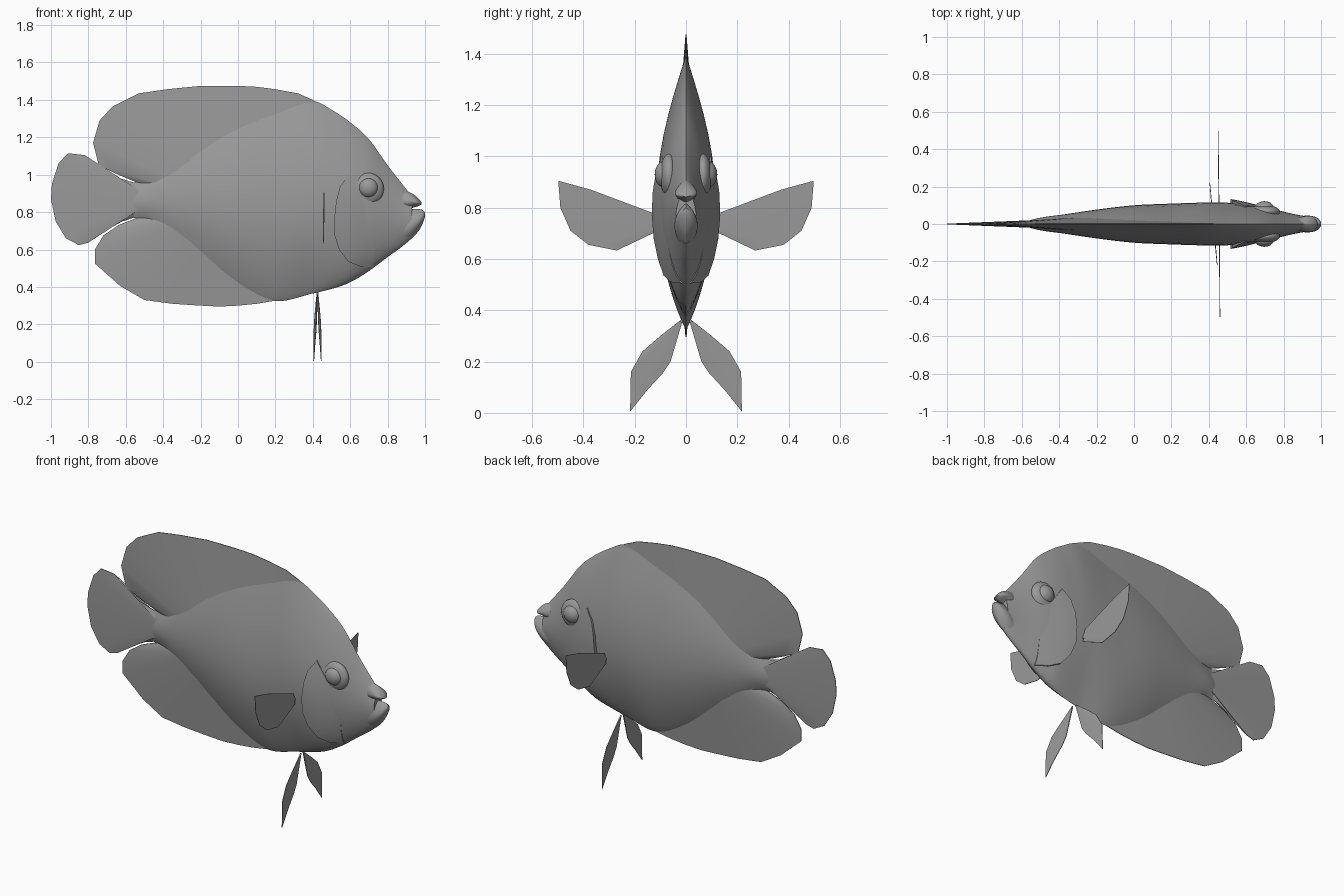
import bpy, bmesh, math
from mathutils import Vector

cube = bpy.data.objects.get("Cube")
if cube:
    bpy.data.objects.remove(cube, do_unlink=True)

grey = bpy.data.materials.new("plain_grey")
grey.use_nodes = True
grey.diffuse_color = (0.32, 0.32, 0.32, 1)
grey.node_tree.nodes["Principled BSDF"].inputs["Base Color"].default_value = grey.diffuse_color


def finish(name, bm, angle=40):
    bmesh.ops.remove_doubles(bm, verts=bm.verts, dist=0.0001)
    bmesh.ops.recalc_face_normals(bm, faces=bm.faces)
    mesh = bpy.data.meshes.new(name)
    bm.to_mesh(mesh)
    bm.free()
    mesh.materials.append(grey)
    obj = bpy.data.objects.new(name, mesh)
    bpy.context.collection.objects.link(obj)
    bpy.ops.object.select_all(action='DESELECT')
    obj.select_set(True)
    bpy.context.view_layer.objects.active = obj
    bpy.ops.object.shade_smooth_by_angle(angle=math.radians(angle))
    return obj


def loft(name, rings):
    """Skin closed rings whose two halves mirror each other, and cap both ends."""
    bm = bmesh.new()
    rows = [[bm.verts.new(p) for p in ring] for ring in rings]
    m = len(rows[0])
    for a, b in zip(rows, rows[1:]):
        for k in range(m):
            n = (k + 1) % m
            bm.faces.new((a[k], a[n], b[n], b[k]))
    for row in (rows[0], rows[-1]):
        for k in range(m // 2 - 1):
            bm.faces.new((row[k], row[k + 1], row[m - 2 - k], row[m - 1 - k]))
    return finish(name, bm)


def sample(stations, x):
    """Smooth interpolation of (x, top, bottom, half width) stations."""
    last = len(stations) - 1
    i = 0
    while i < last - 1 and x > stations[i + 1][0]:
        i += 1

    def slope(j, c):
        a, b = stations[max(j - 1, 0)], stations[min(j + 1, last)]
        return (b[c] - a[c]) / (b[0] - a[0])

    p, q = stations[i], stations[i + 1]
    d = q[0] - p[0]
    s = (x - p[0]) / d
    return [p[c] * (1 + 2 * s) * (1 - s) ** 2 + q[c] * s * s * (3 - 2 * s)
            + d * (slope(i, c) * s * (1 - s) ** 2 - slope(i + 1, c) * s * s * (1 - s))
            for c in (1, 2, 3)]


def half_width(stations, x, t, jaw=False):
    """Half width at height t, from -1 at the belly to 1 at the back."""
    w = sample(stations, x)[2]
    head = min(max((x - 0.4) / 0.2, 0), 1)
    power = 0.8 if jaw else (1 - 0.15 * head if t > 0 else 0.85 - 0.3 * head)
    return w * max(math.cos(math.pi / 2 * t), 0) ** power


def shell(name, stations, count, jaw=False, sides=20):
    x0, x1 = stations[0][0], stations[-1][0]
    rings = []
    for i in range(count + 1):
        x = x0 + (x1 - x0) * i / count
        top, bottom, _ = sample(stations, x)
        mid = bottom + 0.45 * (top - bottom)
        half = []
        for k in range(sides + 1):
            t = math.cos(math.pi * k / sides)
            z = mid + t * ((top - mid) if t > 0 else (mid - bottom))
            y = 0 if k in (0, sides) else half_width(stations, x, t, jaw)
            half.append((x, y, z))
        rings.append(half + [(px, -py, pz) for px, py, pz in reversed(half)])
    return loft(name, rings)


# Body and lips
BODY = [(-0.58, 0.95, 0.775, 0.014), (-0.5, 0.985, 0.75, 0.034), (-0.37, 1.1, 0.65, 0.052),
        (-0.2, 1.22, 0.53, 0.077), (0, 1.31, 0.4, 0.1), (0.2, 1.365, 0.325, 0.109),
        (0.4, 1.395, 0.365, 0.115), (0.52, 1.335, 0.395, 0.113), (0.6, 1.28, 0.425, 0.108),
        (0.7, 1.19, 0.485, 0.092), (0.8, 1.05, 0.56, 0.066), (0.87, 0.96, 0.61, 0.05),
        (0.93, 0.885, 0.66, 0.04)]
UPPER_LIP = [(0.88, 0.92, 0.8, 0.035), (0.93, 0.9, 0.822, 0.043),
             (0.965, 0.873, 0.832, 0.036), (0.982, 0.85, 0.842, 0.01)]
LOWER_JAW = [(0.88, 0.81, 0.625, 0.04), (0.93, 0.816, 0.66, 0.045),
             (0.97, 0.816, 0.705, 0.038), (0.99, 0.81, 0.745, 0.025), (1, 0.8, 0.775, 0.01)]
shell("body", BODY, 64)
shell("upper_lip", UPPER_LIP, 10, True)
shell("lower_jaw", LOWER_JAW, 12, True)


def fin(name, anchor, edge, thick, place, rim=0.002, steps=8):
    """Fan of spokes from an anchor inside the body, thinning towards the rim."""
    a = Vector(anchor)
    pts = [a.lerp(Vector(p), 1) for p in edge]
    rings = []
    for j in range(steps + 1):
        s = 0.05 + 0.95 * j / steps
        h = rim + thick * (1 - s)
        flat = [a.lerp(p, s) for p in pts]
        rings.append([place(u, v, h) for u, v in flat]
                     + [place(u, v, -h) for u, v in reversed(flat)])
    return loft(name, rings)


def upright(u, v, h):
    return (u, h, v)


# Upright fins
fin("dorsal_fin", (-0.1, 0.85),
    [(0.45, 1.37), (0.4, 1.4), (0.32, 1.435), (0.2, 1.457), (0.1, 1.47), (0, 1.475),
     (-0.2, 1.475), (-0.38, 1.457), (-0.53, 1.435), (-0.67, 1.365), (-0.74, 1.29),
     (-0.775, 1.17), (-0.745, 1.05), (-0.64, 1), (-0.55, 0.962)], 0.05, upright)
fin("anal_fin", (-0.1, 0.85),
    [(0.25, 0.335), (0.1, 0.31), (0, 0.3), (-0.1, 0.295), (-0.2, 0.3), (-0.35, 0.31),
     (-0.5, 0.33), (-0.63, 0.405), (-0.765, 0.525), (-0.765, 0.6), (-0.72, 0.675),
     (-0.64, 0.73), (-0.55, 0.766)], 0.05, upright)
fin("tail_fin", (-0.45, 0.865),
    [(-0.54, 0.953), (-0.66, 0.99), (-0.74, 1.04), (-0.82, 1.105), (-0.91, 1.115),
     (-0.96, 1.06), (-0.995, 0.95), (-1, 0.87), (-0.975, 0.75), (-0.92, 0.66),
     (-0.85, 0.623), (-0.8, 0.637), (-0.7, 0.705), (-0.62, 0.75), (-0.54, 0.776)],
    0.022, upright)

PECTORAL = [(0.13, 0.78), (0.37, 0.87), (0.498, 0.905), (0.49, 0.8),
            (0.45, 0.71), (0.38, 0.655), (0.27, 0.633), (0.13, 0.7)]
PELVIC = [(0.03, 0.355), (0.1, 0.3), (0.17, 0.24), (0.215, 0.16), (0.218, 0.005),
          (0.15, 0.09), (0.09, 0.155), (0.06, 0.2), (0.025, 0.32)]
GILL_EDGE = [(0.59, 1), (0.545, 0.935), (0.525, 0.86), (0.515, 0.77), (0.515, 0.68),
             (0.54, 0.6), (0.59, 0.535), (0.65, 0.51), (0.72, 0.505)]


def skin(x, z):
    top, bottom, _ = sample(BODY, x)
    mid = bottom + 0.45 * (top - bottom)
    t = (z - mid) / ((top - mid) if z > mid else (mid - bottom))
    return half_width(BODY, x, max(-1, min(t, 1)))


def gill_cover(name, side, steps=10):
    """Raised plate that lifts off the body at its rear edge."""
    front = Vector((0.74, 0.78))
    count = len(GILL_EDGE) - 1
    rings = []
    for j in range(steps + 1):
        s = j / steps * 0.95
        outer, inner = [], []
        for i, p in enumerate(GILL_EDGE):
            x, z = Vector(p).lerp(front, s)
            lift = 0.006 + 0.017 * math.sin(math.pi * i / count)
            y = skin(x, z)
            outer.append((x, side * (y + lift * (1 - s) ** 1.5 - 0.004 * s), z))
            inner.append((x, side * (y - 0.012), z))
        rings.append(outer + inner[::-1])
    return loft(name, rings)


def ball(name, centre, size):
    bm = bmesh.new()
    bmesh.ops.create_uvsphere(bm, u_segments=24, v_segments=16, radius=1)
    for v in bm.verts:
        v.co = Vector([c + s * q for c, s, q in zip(centre, size, v.co)])
    return finish(name, bm)


# Paired parts
for label, side in (("left", 1), ("right", -1)):
    fin(label + "_pectoral_fin", (0.1, 0.72), PECTORAL, 0.001,
        lambda u, v, h: (0.455 - 0.01 * side * u + h, side * u, v), 0.0015)
    fin(label + "_pelvic_fin", (0.01, 0.37), PELVIC, 0.002,
        lambda u, v, h: (0.425 - 0.09 * side * u + h, side * u, v), 0.0015)
    gill_cover(label + "_gill_cover", side)
    ball(label + "_eye_socket", (0.695, side * 0.066, 0.925), (0.085, 0.036, 0.085))
    ball(label + "_eye", (0.697, side * 0.083, 0.93), (0.052, 0.039, 0.052))
